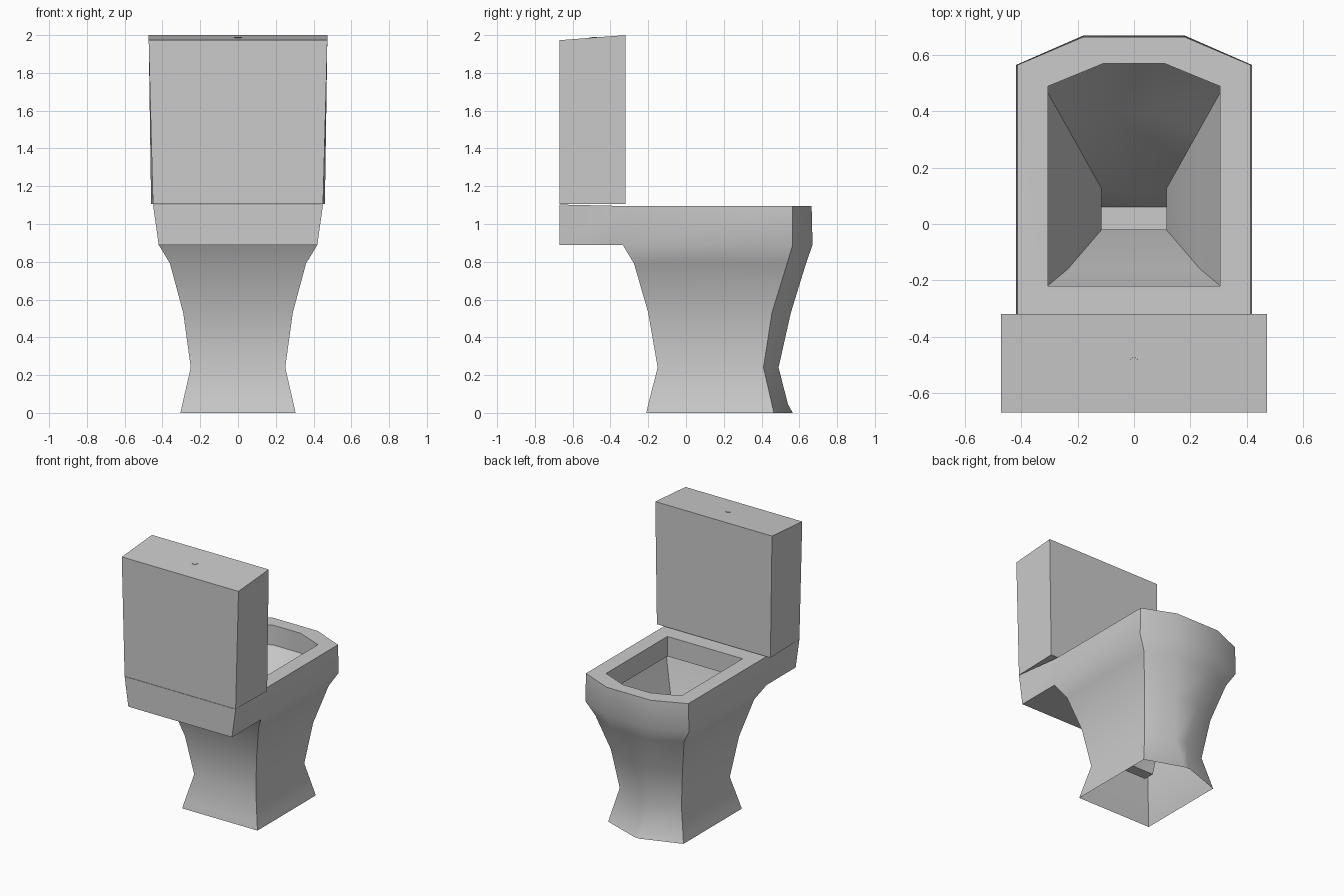
import bpy, bmesh, math

if "Cube" in bpy.data.objects:
    bpy.data.objects.remove(bpy.data.objects["Cube"])


def finish(bm, name, angle=35):
    mesh = bpy.data.meshes.new(name)
    bm.to_mesh(mesh)
    bm.free()
    obj = bpy.data.objects.new(name, mesh)
    bpy.context.collection.objects.link(obj)
    bpy.ops.object.select_all(action='DESELECT')
    obj.select_set(True)
    bpy.context.view_layer.objects.active = obj
    bpy.ops.object.shade_smooth_by_angle(angle=math.radians(angle))
    return obj


def ring(bm, z, x, y_back, y_corner, x_front, y_front):
    # six-sided section: square back, blunt pointed front
    pts = [(-x, y_back), (x, y_back), (x, y_corner),
           (x_front, y_front), (-x_front, y_front), (-x, y_corner)]
    return [bm.verts.new((px, py, z)) for px, py in pts]


# pedestal, rim and bowl: one continuous skin, open at the floor
sections = [
    (0.00, 0.305, -0.21, 0.465, 0.02, 0.565),
    (0.045, 0.295, -0.20, 0.455, 0.02, 0.54),
    (0.24, 0.25, -0.15, 0.41, 0.05, 0.49),
    (0.53, 0.29, -0.20, 0.455, 0.10, 0.555),
    (0.79, 0.36, -0.275, 0.535, 0.15, 0.635),
    (0.89, 0.42, -0.335, 0.565, 0.18, 0.67),      # underside of deck
    (1.095, 0.415, -0.32, 0.565, 0.18, 0.665),    # rim outside
    (1.095, 0.305, -0.22, 0.49, 0.11, 0.57),      # rim inside
    (0.95, 0.305, -0.22, 0.49, 0.11, 0.57),
    (0.95, 0.325, -0.235, 0.50, 0.11, 0.58),      # undercut
    (0.70, 0.235, -0.16, 0.34, 0.09, 0.39),       # bowl slope
    (0.42, 0.115, -0.02, 0.125, 0.04, 0.113),     # drain
    (0.22, 0.115, -0.02, 0.06, 0.04, 0.06),
]
UNDER, RIM = 5, 6
bm = bmesh.new()
rings = [ring(bm, *s) for s in sections]
for k, (a, b) in enumerate(zip(rings, rings[1:])):
    for i in range(6):
        if k == UNDER and i == 0:
            continue                               # deck joins here
        j = (i + 1) % 6
        bm.faces.new((a[i], a[j], b[j], b[i]))
bm.faces.new(rings[-1])

# deck carrying the tank
u, r = rings[UNDER], rings[RIM]
b0, b1 = (bm.verts.new((x, -0.67, 0.89)) for x in (-0.42, 0.42))
t0, t1 = (bm.verts.new((x, -0.67, 1.103)) for x in (-0.45, 0.45))
for face in ((u[0], u[1], b1, b0), (b1, u[1], r[1], t1), (u[0], b0, t0, r[0]),
             (b0, b1, t1, t0), (t0, t1, r[1], r[0])):
    bm.faces.new(face)
finish(bm, "bowl_and_pedestal")

# tank: tapered box with a slightly sloping top
bm = bmesh.new()
bmesh.ops.create_cube(bm, size=2)
for v in bm.verts:
    front, top = v.co.y > 0, v.co.z > 0
    x = 0.473 if top else (0.46 if front else 0.45)
    z = (2.0 if front else 1.973) if top else 1.105
    v.co = (math.copysign(x, v.co.x), -0.32 if front else -0.67, z)
finish(bm, "tank")

# flush button
bm = bmesh.new()
bmesh.ops.create_cone(bm, cap_ends=True, segments=5, radius1=0.023,
                      radius2=0.023, depth=0.01)
button = finish(bm, "flush_button")
button.location = (0, -0.495, 1.984)
button.rotation_euler = (math.atan2(0.027, 0.35), 0, 0)
